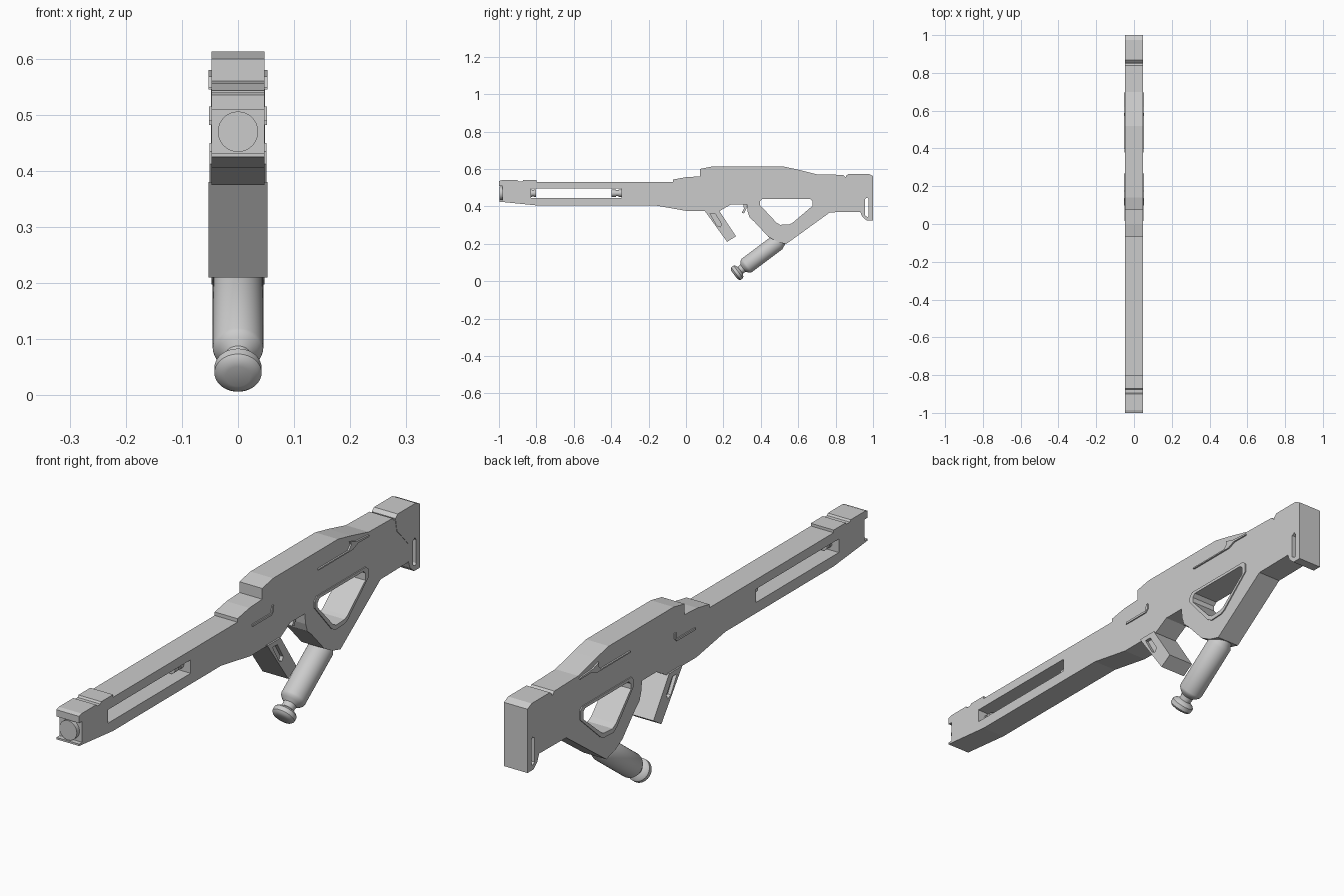
import bpy, bmesh, math
from mathutils import Vector

if "Cube" in bpy.data.objects:
    bpy.data.objects.remove(bpy.data.objects["Cube"])


def plate(name, half, outlines, x=0.0):
    """Side profile(s) in (y, z), filled with holes and extruded to +-half in x."""
    cu = bpy.data.curves.new(name + "_profile", 'CURVE')
    cu.dimensions, cu.fill_mode, cu.extrude = '2D', 'BOTH', half
    for pts in outlines:
        sp = cu.splines.new('POLY')
        sp.points.add(len(pts) - 1)
        for p, (y, z) in zip(sp.points, pts):
            p.co = (y, z, 0, 1)
        sp.use_cyclic_u = True
    tmp = bpy.data.objects.new(name + "_tmp", cu)
    bpy.context.collection.objects.link(tmp)
    dg = bpy.context.evaluated_depsgraph_get()
    me = bpy.data.meshes.new_from_object(tmp.evaluated_get(dg))
    bpy.data.objects.remove(tmp)
    bm = bmesh.new()
    bm.from_mesh(me)
    bmesh.ops.remove_doubles(bm, verts=bm.verts, dist=1e-5)
    for v in bm.verts:                      # profile plane -> world yz
        a, b, c = v.co
        v.co = (c + x, a, b)
    bmesh.ops.recalc_face_normals(bm, faces=bm.faces)
    for f in bm.faces:
        f.smooth = False
    bm.to_mesh(me)
    bm.free()
    me.name = name
    ob = bpy.data.objects.new(name, me)
    bpy.context.collection.objects.link(ob)
    return ob


def lathe(name, profile, origin, direction, n=32):
    """Turned part: profile is (distance along axis, radius)."""
    d = Vector(direction).normalized()
    u = Vector((1, 0, 0))
    w = d.cross(u)
    bm = bmesh.new()
    rings = []
    for t, r in profile:
        c = Vector(origin) + d * t
        rings.append([bm.verts.new(c + r * (math.cos(a) * u + math.sin(a) * w))
                      for a in (2 * math.pi * i / n for i in range(n))])
    for r0, r1 in zip(rings, rings[1:]):
        for i in range(n):
            j = (i + 1) % n
            bm.faces.new((r0[i], r0[j], r1[j], r1[i]))
    bm.faces.new(rings[0])
    bm.faces.new(rings[-1])
    bmesh.ops.recalc_face_normals(bm, faces=bm.faces)
    me = bpy.data.meshes.new(name)
    bm.to_mesh(me)
    bm.free()
    ob = bpy.data.objects.new(name, me)
    bpy.context.collection.objects.link(ob)
    bpy.context.view_layer.objects.active = ob
    ob.select_set(True)
    bpy.ops.object.shade_smooth_by_angle(angle=math.radians(35))
    ob.select_set(False)
    return ob


# Main body with front slot and grip opening
body = [(-1, .51), (-1, .535), (-.985, .54), (-.90, .54), (-.895, .533), (-.875, .533),
        (-.87, .54), (-.80, .54), (-.80, .53), (-.07, .53), (-.07, .543), (0, .556),
        (.075, .56), (.075, .60), (.14, .613), (.52, .613), (.595, .597), (.70, .571),
        (.84, .568), (.85, .557), (.93, .557), (.93, .37), (.77, .368), (.535, .198),
        (.485, .212), (.44, .237), (.365, .318), (.34, .34), (.33, .37), (.325, .41),
        (.24, .41), (.18, .375), (.005, .375), (-.165, .405), (-.80, .405), (-1, .425),
        (-1, .432), (-.982, .432), (-.982, .51)]
slot = [(-.83, .445), (-.345, .445), (-.345, .495), (-.83, .495)]
opening = [(.392, .45), (.68, .45), (.693, .438), (.693, .405), (.572, .295),
           (.555, .287), (.50, .284), (.478, .297), (.378, .412), (.378, .435)]
plate("body", .047, [body, slot, opening])

# Raised rim lining the grip opening
cy, cz = .535, .385
inner = [(cy + (y - cy) * .89, cz + (z - cz) * .83) for y, z in opening]
plate("opening_rim", .051, [opening, inner])

# Muzzle disc and the inner tube ends inside the slot
lathe("muzzle", [(0, .036), (.03, .036)], (0, -.998, .47), (0, 1, 0))
for name, y, length in (("front_tube_end", -.835, .033), ("rear_tube_end", -.397, .06)):
    lathe(name, [(0, .019), (length * .4, .019), (length * .4, .016),
                 (length * .6, .016), (length * .6, .019), (length, .019)],
          (0, y, .47), (0, 1, 0), 20)

# Butt pad with through slot
pad = [(.855, .562), (.868, .574), (.975, .574), (1, .562), (1, .325), (.965, .325),
       (.942, .345), (.93, .375), (.93, .44), (.885, .49), (.865, .51)]
pad_slot = [(.958, .35), (.972, .342), (.977, .35), (.977, .437), (.97, .447), (.958, .44)]
plate("butt_pad", .0485, [pad, pad_slot])

# Slanted front block: core with windowed side cheeks
block = [(.097, .38), (.175, .38), (.267, .24), (.22, .21)]
window = [(.128, .362), (.155, .362), (.19, .305), (.183, .29), (.165, .298)]
plate("front_block", .040, [block])
for side, s in (("left", -1), ("right", 1)):
    plate("front_block_cheek_" + side, .0065, [block, window], s * .0465)

# Side plates and upper side panels
plate("side_plate", .0515, [[(.015, .482), (.125, .482), (.138, .494), (.138, .515),
                             (.13, .515), (.125, .49), (.015, .49)]])
plate("side_panel", .053, [[(.40, .545), (.60, .545), (.63, .558), (.695, .557),
                            (.695, .563), (.62, .568), (.585, .58), (.59, .568),
                            (.575, .55), (.40, .55)]])

# Trigger
plate("trigger", .014, [[(.305, .415), (.325, .415), (.322, .385), (.31, .362),
                         (.298, .366), (.31, .388)]])

# Canister under the grip
lathe("canister", [(-.012, .030), (.005, .038), (.012, .040), (.02, .045), (.225, .045),
                   (.232, .043), (.24, .036), (.25, .024), (.268, .022), (.275, .036),
                   (.282, .042), (.298, .042), (.305, .036), (.309, .022)],
      (0, .505, .219), (0, -.8, -.6), 40)
